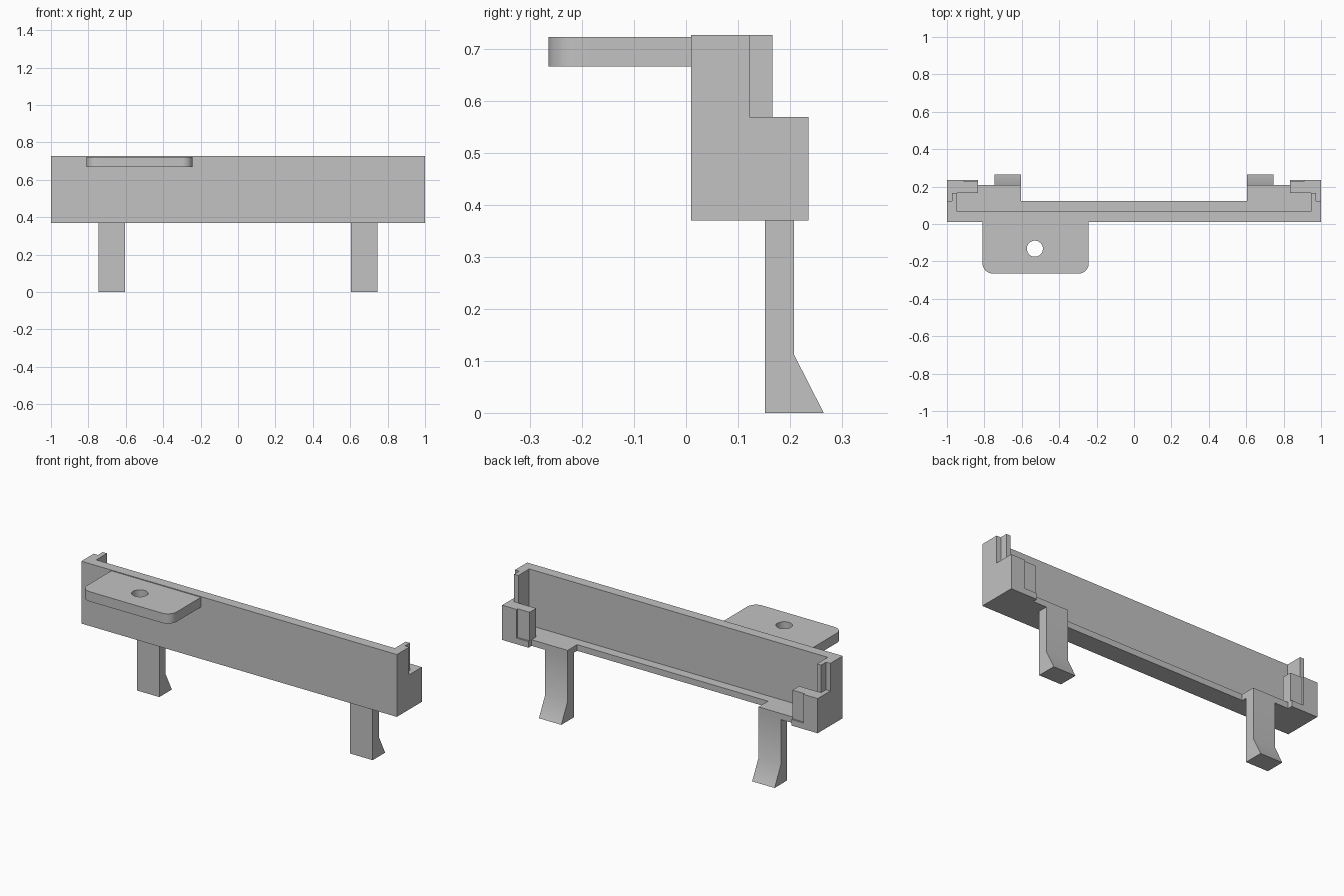
import bpy
import bmesh
from math import sin, cos, pi

cube = bpy.data.objects.get("Cube")
if cube:
    bpy.data.objects.remove(cube, do_unlink=True)

grey = bpy.data.materials.new("light_grey")
grey.use_nodes = True
colour = (0.54, 0.54, 0.54, 1)
grey.diffuse_color = colour
grey.node_tree.nodes["Principled BSDF"].inputs["Base Color"].default_value = colour


def prism(name, outline, lo, hi, axis="z"):
    """Extrude a closed outline: (x, y) along z, or (y, z) along x."""
    bm = bmesh.new()
    place = (lambda a, b, h: (a, b, h)) if axis == "z" else (lambda a, b, h: (h, a, b))
    face = bm.faces.new([bm.verts.new(place(a, b, lo)) for a, b in outline])
    grown = bmesh.ops.extrude_face_region(bm, geom=[face])
    verts = [g for g in grown["geom"] if isinstance(g, bmesh.types.BMVert)]
    bmesh.ops.translate(bm, verts=verts, vec=place(0, 0, hi - lo))
    bmesh.ops.recalc_face_normals(bm, faces=bm.faces)
    mesh = bpy.data.meshes.new(name)
    bm.to_mesh(mesh)
    bm.free()
    mesh.materials.append(grey)
    obj = bpy.data.objects.new(name, mesh)
    bpy.context.collection.objects.link(obj)
    return obj


def arc(cx, cy, r, start, end, steps):
    return [(cx + r * cos(start + (end - start) * i / steps),
             cy + r * sin(start + (end - start) * i / steps)) for i in range(steps + 1)]


def both_halves(half):
    return half + [(-x, y) for x, y in reversed(half)]


def select_only(obj):
    bpy.ops.object.select_all(action="DESELECT")
    bpy.context.view_layer.objects.active = obj
    obj.select_set(True)


def smooth(obj):
    select_only(obj)
    bpy.ops.object.shade_smooth_by_angle(angle=pi / 6)


# Heights, depths and widths shared by several parts
BASE, FLOOR, SHOULDER, TOP = 0.37, 0.405, 0.569, 0.727
FRONT, INNER, STEP, CATCH = 0.01, 0.068, 0.122, 0.166
RECESS, BACK = 0.226, 0.236
WALL, NOTCH, CORNER = 0.946, 0.909, 0.833

# Front panel with its short end walls
prism("front_panel", both_halves([(1, FRONT), (1, STEP), (WALL, STEP), (WALL, INNER)]),
      BASE, TOP)

# Narrow floor ledge, widened above the legs
prism("floor_ledge", both_halves([(WALL, INNER), (WALL, CATCH), (CORNER, CATCH), (CORNER, 0.208),
                                  (0.605, 0.208), (0.605, STEP)]), BASE, FLOOR)

# Corner blocks with a shallow recess, recess sills, tongues and legs on both sides
block = [(1, STEP), (1, BACK), (NOTCH, BACK), (NOTCH, RECESS),
         (CORNER, RECESS), (CORNER, CATCH), (WALL, CATCH), (WALL, STEP)]
sill = [(NOTCH, RECESS), (NOTCH, BACK), (CORNER, BACK), (CORNER, RECESS)]
tongue = [(WALL, STEP), (0.973, STEP), (0.973, CATCH), (WALL, CATCH)]
leg = [(0.152, 0), (0.265, 0), (0.208, 0.112), (0.208, BASE), (0.152, BASE)]
for side, s in (("left", 1), ("right", -1)):
    for part, outline, lo, hi in (("corner_block", block, BASE, SHOULDER),
                                  ("recess_sill", sill, BASE, FLOOR),
                                  ("tongue", tongue, SHOULDER, TOP)):
        prism(side + "_" + part, [(s * x, y) for x, y in outline], lo, hi)
    smooth(prism(side + "_leg", leg, *sorted((s * 0.605, s * 0.747)), axis="x"))

# Mounting tab with rounded front corners and a bored hole
x0, x1, y0, r = -0.81, -0.242, -0.265, 0.055
tab = prism("mounting_tab",
            [(x1, FRONT), (x0, FRONT)]
            + arc(x0 + r, y0 + r, r, pi, 1.5 * pi, 10)
            + arc(x1 - r, y0 + r, r, 1.5 * pi, 2 * pi, 10), 0.667, 0.723)
cutter = prism("hole_cutter", arc(-0.53, -0.132, 0.043, 0, 2 * pi, 40)[:-1], 0.6, 0.8)
cutter.hide_render = True
bore = tab.modifiers.new("bore", "BOOLEAN")
bore.operation = "DIFFERENCE"
bore.solver = "EXACT"
bore.object = cutter
select_only(tab)
bpy.ops.object.modifier_apply(modifier=bore.name)
bpy.data.objects.remove(cutter, do_unlink=True)
smooth(tab)
